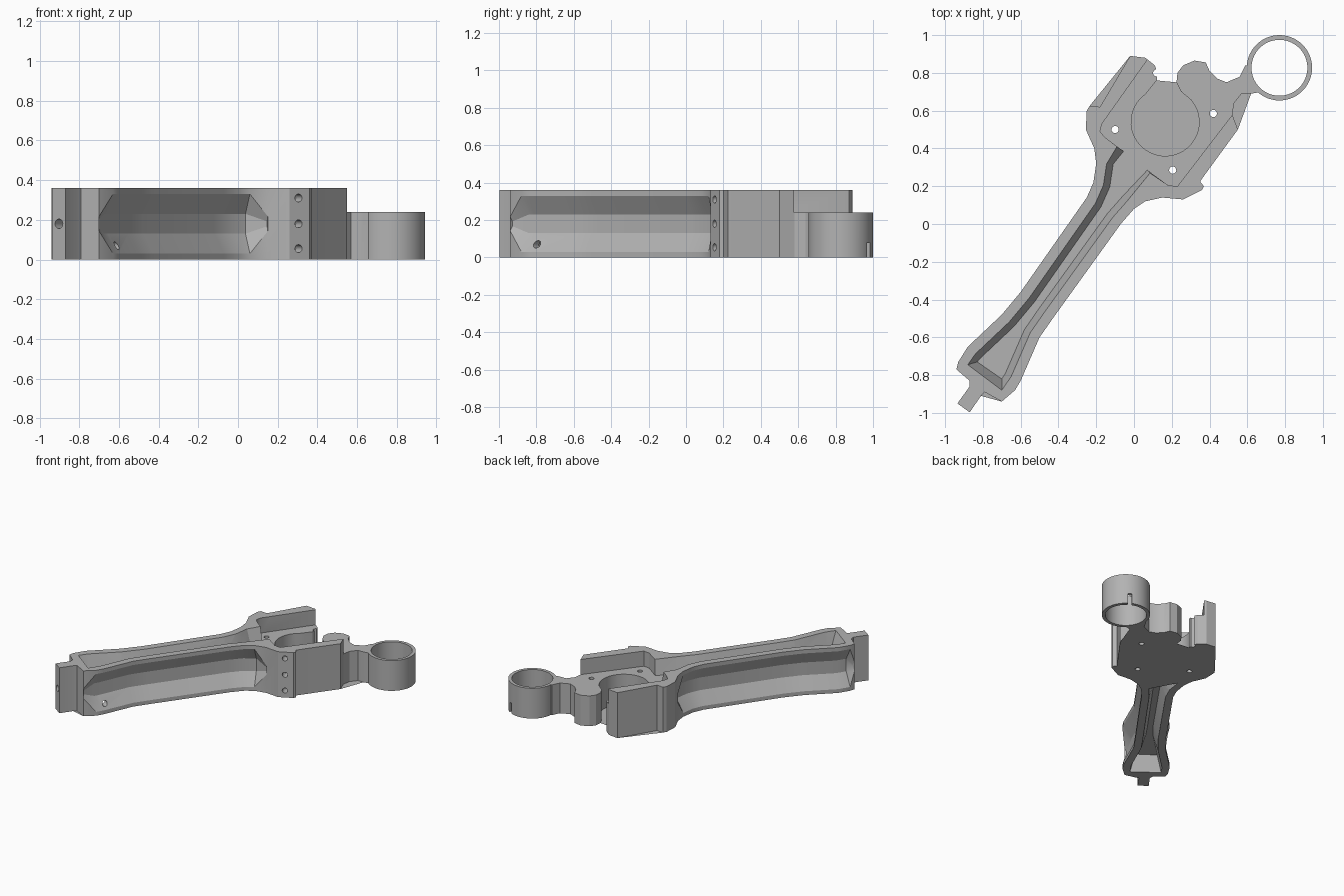
import bpy, bmesh, math
from mathutils import Vector, Matrix

cube = bpy.data.objects.get("Cube")
if cube:
    bpy.data.objects.remove(cube, do_unlink=True)

HEIGHT, DECK = 0.36, 0.24      # full height and height of the low deck
RIM, FLOOR = 0.055, 0.09       # handle wall at the rim and at the pocket floor


def points(*values):
    """Pairs of hundredths to 2D points."""
    return [Vector(p) / 100 for p in zip(values[::2], values[1::2])]


def arc(centre, radius, start, end, steps=28):
    angles = [math.radians(start + (end - start) * i / steps) for i in range(steps + 1)]
    return [centre + radius * Vector((math.cos(a), math.sin(a))) for a in angles]


def inward(path, side):
    """Unit normals of a path, pointing into the handle."""
    normals = []
    for i in range(len(path)):
        d = (path[min(i + 1, len(path) - 1)] - path[max(i - 1, 0)]).normalized()
        normals.append(side * Vector((d.y, -d.x)))
    return normals


def finish(name, bm):
    bmesh.ops.triangulate(bm, faces=[f for f in bm.faces if len(f.verts) > 4])
    bmesh.ops.recalc_face_normals(bm, faces=bm.faces)
    mesh = bpy.data.meshes.new(name)
    bm.to_mesh(mesh)
    bm.free()
    obj = bpy.data.objects.new(name, mesh)
    bpy.context.collection.objects.link(obj)
    return obj


def loft(name, rings):
    """Closed solid through rings with equal numbers of points."""
    bm = bmesh.new()
    loops = [[bm.verts.new(p) for p in ring] for ring in rings]
    count = len(loops[0])
    for a, b in zip(loops, loops[1:]):
        for i in range(count):
            j = (i + 1) % count
            bm.faces.new((a[i], a[j], b[j], b[i]))
    bm.faces.new(loops[0][::-1])
    bm.faces.new(loops[-1])
    return finish(name, bm)


def layer(outline, z):
    return [(p.x, p.y, z) for p in outline]


def rod(name, centre, axis, radius, length, sides=32):
    bm = bmesh.new()
    turn = Vector(axis).to_track_quat('Z', 'Y').to_matrix().to_4x4()
    bmesh.ops.create_cone(bm, cap_ends=True, segments=sides, radius1=radius, radius2=radius,
                          depth=length, matrix=Matrix.Translation(centre) @ turn)
    return finish(name, bm)


def combine(body, tool, operation='DIFFERENCE'):
    tool.hide_render = True
    mod = body.modifiers.new("cut", 'BOOLEAN')
    mod.operation, mod.solver, mod.object = operation, 'EXACT', tool
    bpy.context.view_layer.objects.active = body
    bpy.ops.object.modifier_apply(modifier=mod.name)
    bpy.data.objects.remove(tool, do_unlink=True)


# Handle sides, both running from the tip to the jaw
left = points(-94, -77, -93, -73, -88, -65, -70, -48, -60, -36, -25, 14, -21.5, 22, -20, 32, -21, 40)
right = points(-63, -88, -60, -83, -50, -60, -43, -50, -7, 0, 0, 8, 6, 12, 15, 14)
left_in, right_in = inward(left, 1), inward(right, -1)

# Outline: left shoulder, jaw, bridge to the ring, right shoulder, handle, tip tab
jaw = arc(Vector((0.165, 0.54)), 0.18, 125, 400)
outline = (left
           + points(-25.5, 50, -25, 60, -23.5, 62.5, -18, 62, -2, 89, 6, 88, 11, 84, 12.5, 80, 12, 76)
           + jaw
           + points(25, 70, 22.5, 75, 23, 80, 26, 84, 32, 86.5, 38, 85.5, 40, 81, 44, 77, 49, 75,
                    56, 78, 59, 84, 66, 84, 68, 70, 62, 69, 57, 69, 53, 64, 52, 58, 55, 50,
                    36, 24, 35, 22.5, 37, 20, 36, 18, 26, 13)
           + right[::-1]
           + points(-70, -94, -79, -89, -81, -91, -87, -99.7, -93.5, -95, -87, -86, -87, -83))
body = loft("handle_frame", [layer(outline, 0), layer(outline, HEIGHT)])

# Ring at the end of the bridge
ring = Vector((0.77, 0.827))
combine(body, rod("ring_solid", (*ring, HEIGHT / 2), (0, 0, 1), 0.173, HEIGHT, 56), 'UNION')


def pocket(inset, corners):
    """Inset outline of the handle, from the jaw round the tip and back."""
    a = [p + n * inset for p, n in zip(left, left_in)][2:-1]
    b = [p + n * inset for p, n in zip(right, right_in)][1:6]
    return a[::-1] + corners + b


rim = pocket(RIM, points(-88, -74.5, -70, -88))
floor = pocket(FLOOR, points(-83, -73, -70, -82))

# Low deck, running on into the upper handle pocket
deck_left = points(20, 105, 10, 91, -17, 53, -18, 49, -15.5, 46)
deck_right = points(18, 20.5, 23, 20, 56, 63, 105, 60, 105, 105)
deck_top = deck_left + points(-9, 41) + rim + points(8.5, 27) + deck_right
deck_floor = deck_left + points(-5.5, 38.5) + floor + points(7, 28.5) + deck_right
combine(body, loft("deck_cutter", [layer(deck_floor, DECK), layer(deck_top, HEIGHT),
                                   layer(deck_top, HEIGHT + 0.1)]))

# Lower handle pocket
combine(body, loft("underside_cutter", [layer(rim, -0.1), layer(rim, 0), layer(floor, 0.12)]))


# Finger grooves with tapered ends
def groove(name, path, side):
    rings = []
    for i, (p, n) in enumerate(zip(path, inward(path, side))):
        size = 0.25 if i in (0, len(path) - 1) else 1
        profile = [(-0.06, -0.15), (0, -0.15), (0.06 * size, -0.05),
                   (0.06 * size, 0.05), (0, 0.15), (-0.06, 0.15)]
        rings.append([(*(p + n * d), HEIGHT / 2 + z * size) for d, z in profile])
    combine(body, loft(name, rings))


groove("left_groove", left, 1)
groove("right_groove", points(-70, -94) + right, -1)

# Ring bore and the slot at its foot
combine(body, rod("ring_bore", (*ring, 0.2), (0, 0, 1), 0.148, 1, 56))
out = Vector((0.5, 0.86))
across = Vector((out.y, -out.x)) * 0.014
slot = [ring + out * 0.13 - across, ring + out * 0.13 + across,
        ring + out * 0.2 + across, ring + out * 0.2 - across]
combine(body, loft("slot_cutter", [layer(slot, -0.1), layer(slot, 0.08)]))

# Deck holes and the jaw notch
for p in points(-10, 50, 42, 58.5, 20.5, 28.5, 12, 80):
    combine(body, rod("deck_hole", (*p, 0.2), (0, 0, 1), 0.019, 1, 20))

# Screw holes in the right shoulder, tip tab and groove
for z in (0.055, 0.18, 0.31):
    combine(body, rod("shoulder_hole", (0.305, 0.153, z), (0.45, -0.89, 0), 0.02, 0.14, 20))
combine(body, rod("tab_hole", (-0.9, -0.97, 0.18), (-0.57, -0.82, 0), 0.024, 0.14, 20))
combine(body, rod("groove_hole", (-0.6, -0.805, 0.07), (0.82, -0.57, 0), 0.02, 0.16, 20))

# One plain grey
grey = bpy.data.materials.new("mid_grey")
grey.use_nodes = True
grey.diffuse_color = (0.45, 0.45, 0.45, 1)
grey.node_tree.nodes["Principled BSDF"].inputs["Base Color"].default_value = grey.diffuse_color
body.data.materials.clear()
body.data.materials.append(grey)
for face in body.data.polygons:
    face.material_index = 0

bpy.ops.object.select_all(action='DESELECT')
body.select_set(True)
bpy.context.view_layer.objects.active = body
bpy.ops.object.shade_smooth_by_angle(angle=math.radians(25))
